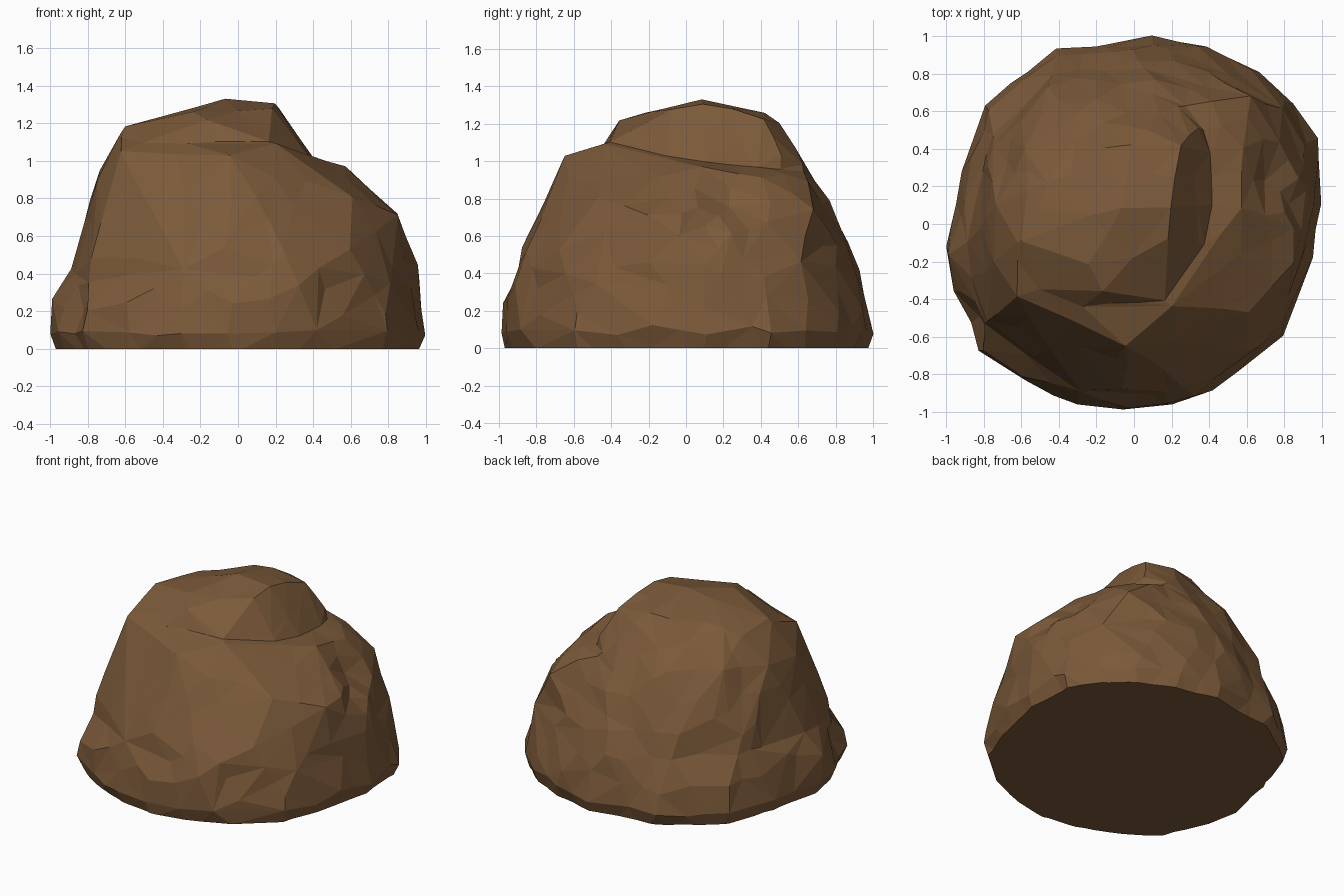
import bpy
import bmesh
from mathutils import Vector, noise
from mathutils.bvhtree import BVHTree

default_cube = bpy.data.objects.get("Cube")
if default_cube:
    bpy.data.objects.remove(default_cube)

CENTRE = Vector((0, 0, 0.35))

# Footprint of the boulder, counter-clockwise
FOOTPRINT = [
    (0.99, 0.1), (0.97, 0.45), (0.85, 0.65), (0.65, 0.82), (0.4, 0.94),
    (0.1, 1), (-0.4, 0.92), (-0.6, 0.8), (-0.8, 0.62), (-0.91, 0.3),
    (-1, -0.1), (-0.97, -0.3), (-0.82, -0.66), (-0.6, -0.84), (-0.3, -0.95),
    (-0.05, -1), (0.2, -0.95), (0.38, -0.9), (0.6, -0.76), (0.8, -0.6), (0.94, -0.2),
]

# Corners where the skirt blends into the body
SHOULDER = [
    (0.34, -0.91, 0.36), (0.6, -0.68, 0.53), (0.85, -0.2, 0.71), (0.85, -0.03, 0.72),
    (0.95, 0.1, 0.46), (0.86, 0.3, 0.6), (0.72, 0.52, 0.67), (0.8, 0.6, 0.45),
    (0.4, 0.8, 0.58), (0, 0.93, 0.42), (-0.45, 0.78, 0.45), (-0.76, 0.48, 0.45),
    (-0.88, -0.1, 0.43), (-0.86, -0.3, 0.4), (-0.79, -0.53, 0.38), (-0.3, -0.89, 0.42),
]

# Low bulge standing out on the right side
BULGE = [(-0.99, -0.15, 0.27)]

# Corners of the main body with its broad front facets and side ledge
BODY = [
    (-0.05, -0.88, 0.52), (-0.03, -0.65, 1.03), (-0.63, -0.38, 1.05), (-0.77, -0.52, 0.5),
    (0.2, -0.43, 1.1), (0.6, -0.46, 0.82), (0.56, 0.08, 0.97), (0.58, 0.45, 0.91),
    (0.62, 0.68, 0.76), (0.05, 0.81, 0.69), (-0.44, 0.71, 0.67), (-0.74, 0.1, 0.95),
    (-0.73, -0.2, 0.95), (-0.81, 0, 0.71), (-0.61, -0.1, 1.17), (-0.58, 0.17, 1.12),
    (-0.28, -0.42, 1.1),
]

# Upper back corners shared by the body and the crown
BACK = [(0.25, 0.64, 0.97), (-0.28, 0.61, 0.98), (-0.58, 0.38, 1)]

# Corners of the crown
CROWN = [
    (-0.07, 0.08, 1.33), (0.2, 0.1, 1.31), (0.24, 0.41, 1.23), (0.35, 0.52, 1.03),
    (0.4, 0.4, 0.98), (0.41, 0.1, 1), (0.18, -0.07, 1.28), (0.37, -0.13, 1.03),
    (-0.25, -0.22, 1.26), (-0.17, -0.36, 1.21), (-0.61, -0.1, 1.18), (-0.58, 0.17, 1.13),
    (-0.1, 0.4, 1.27), (0.1, 0.5, 1.19), (-0.3, 0.43, 1.14), (-0.4, 0.25, 1.21),
    (-0.62, -0.35, 1.04), (0.17, -0.41, 1.1), (-0.28, -0.42, 1.11),
]

# Chipped hollows: position, reach, depth
CHIPS = [
    ((0.88, 0.1, 0.66), 0.13, 0.04),
    ((0.74, 0.25, 0.8), 0.2, 0.05),
    ((-0.87, -0.5, 0.2), 0.16, 0.05),
    ((0.45, -0.78, 0.25), 0.12, 0.03),
]


def ring(scale, z):
    """Scaled copy of the footprint at one height."""
    return [(x * scale, y * scale, z) for x, y in FOOTPRINT]


def hull_tree(points):
    """Convex lump around the points, ready for ray casting."""
    bm = bmesh.new()
    for point in points:
        bm.verts.new(point)
    bmesh.ops.convex_hull(bm, input=bm.verts)
    tree = BVHTree.FromBMesh(bm)
    bm.free()
    return tree


def surface_radius(direction, lumps):
    """Distance from the centre to the outermost lump."""
    hits = [lump.ray_cast(CENTRE, direction)[3] for lump in lumps]
    return max(hit for hit in hits if hit is not None)


def build_lump_mesh():
    """Wrap a dense ball over the joined lumps and roughen it."""
    lumps = [
        hull_tree(ring(0.93, -0.1) + ring(1, 0.09) + ring(0.975, 0.23) + SHOULDER + BULGE),
        hull_tree(ring(0.88, -0.1) + SHOULDER + BODY + BACK),
        hull_tree(ring(0.6, -0.1) + CROWN + BACK),
    ]
    bm = bmesh.new()
    bmesh.ops.create_icosphere(bm, subdivisions=6, radius=1)
    for vert in bm.verts:
        direction = vert.co.normalized()
        radius = surface_radius(direction, lumps)
        spot = CENTRE + direction * radius
        strength = 0.022 if spot.z < 0.4 or spot.y > 0.2 else 0.01
        radius += strength * noise.noise(spot * 5)
        for place, reach, depth in CHIPS:
            gap = (spot - Vector(place)).length
            radius -= depth * max(0, 1 - gap / reach)
        vert.co = CENTRE + direction * radius
    mesh = bpy.data.meshes.new("boulder")
    bm.to_mesh(mesh)
    bm.free()
    return mesh


def slice_ground(mesh):
    """Cut the underside flat and cap it."""
    bm = bmesh.new()
    bm.from_mesh(mesh)
    cut = bmesh.ops.bisect_plane(
        bm, geom=bm.verts[:] + bm.edges[:] + bm.faces[:],
        plane_co=(0, 0, 0), plane_no=(0, 0, 1), clear_inner=True)
    rim = [item for item in cut["geom_cut"] if isinstance(item, bmesh.types.BMEdge)]
    bmesh.ops.holes_fill(bm, edges=rim, sides=0)
    bmesh.ops.recalc_face_normals(bm, faces=bm.faces)
    for face in bm.faces:
        face.smooth = False
    bm.to_mesh(mesh)
    bm.free()


# Brown stone material
stone = bpy.data.materials.new("brown_stone")
stone.use_nodes = True
colour = (0.2, 0.102, 0.042, 1)
stone.diffuse_color = colour
stone.node_tree.nodes["Principled BSDF"].inputs["Base Color"].default_value = colour

# Boulder: reduce the dense wrap to irregular flat facets, then cut the base
boulder = bpy.data.objects.new("boulder", build_lump_mesh())
bpy.context.collection.objects.link(boulder)
bpy.context.view_layer.objects.active = boulder
boulder.select_set(True)
facets = boulder.modifiers.new("facets", "DECIMATE")
facets.ratio = 0.03
bpy.ops.object.modifier_apply(modifier=facets.name)
slice_ground(boulder.data)
boulder.data.materials.append(stone)
